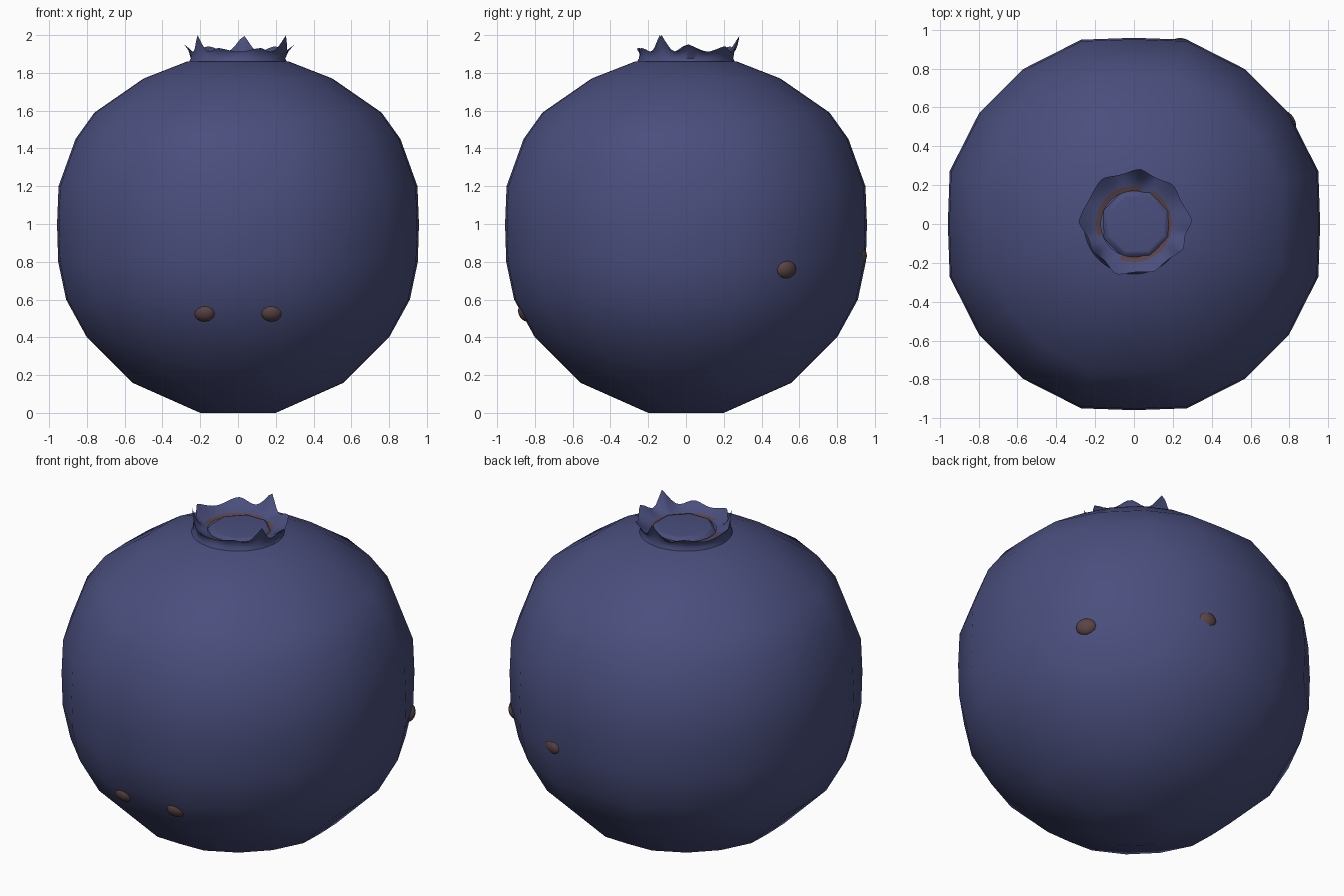
import bpy
import bmesh
from math import sin, cos, pi, radians, degrees
from mathutils import Vector

if "Cube" in bpy.data.objects:
    bpy.data.objects.remove(bpy.data.objects["Cube"])


def material(name, rgb):
    m = bpy.data.materials.new(name)
    m.use_nodes = True
    m.diffuse_color = (*rgb, 1)
    bsdf = m.node_tree.nodes["Principled BSDF"]
    bsdf.inputs["Base Color"].default_value = (*rgb, 1)
    bsdf.inputs["Roughness"].default_value = 0.8
    return m


blue = material("berry_blue", (0.068, 0.077, 0.205))
brown = material("scar_brown", (0.105, 0.058, 0.06))


def rings_object(name, rings, mats, rule=None, cap_start=False, cap_end=False):
    """Bridge equal rings of points; rule(row, centre) picks the material."""
    bm = bmesh.new()
    rows = [[bm.verts.new(p) for p in ring] for ring in rings]
    n = len(rows[0])
    for row, (a, b) in enumerate(zip(rows, rows[1:])):
        for i in range(n):
            j = (i + 1) % n
            f = bm.faces.new((a[i], a[j], b[j], b[i]))
            if rule:
                f.material_index = rule(row, f.calc_center_median())
    if cap_start:
        bm.faces.new(rows[0][::-1])
    if cap_end:
        bm.faces.new(rows[-1])
    return finish(name, bm, mats)


def finish(name, bm, mats):
    mesh = bpy.data.meshes.new(name)
    bm.to_mesh(mesh)
    bm.free()
    obj = bpy.data.objects.new(name, mesh)
    bpy.context.collection.objects.link(obj)
    for m in mats:
        mesh.materials.append(m)
    bpy.ops.object.select_all(action="DESELECT")
    obj.select_set(True)
    bpy.context.view_layer.objects.active = obj
    bpy.ops.object.shade_smooth_by_angle(angle=radians(50))
    return obj


# Berry body: a rounded polygon section swept up a squat profile
quarter = [(0, 1.0), (16, 1.03), (35.5, 1.023), (54.5, 1.023), (74, 1.03)]
section = [(radians(a + 90 * q), r) for q in range(4) for a, r in quarter]
profile = [(0.2, 0), (0.56, 0.16), (0.8, 0.4), (0.91, 0.6), (0.952, 0.8),
           (0.958, 1.0), (0.95, 1.2), (0.86, 1.45), (0.76, 1.59),
           (0.5, 1.77), (0.27, 1.86), (0.1, 1.87)]
rings_object("berry_body",
             [[(r * k * cos(a), r * k * sin(a), z) for a, k in section]
              for r, z in profile],
             [blue], cap_start=True, cap_end=True)

# Crown: a flared collar with pointed lobes (angle, radius, height)
tips = [(3, 0.30, 1.95), (45, 0.285, 1.94), (84, 0.285, 2.0),
        (125, 0.285, 1.94), (178, 0.285, 1.95), (213, 0.255, 2.0),
        (250, 0.275, 1.93), (293, 0.265, 1.93), (333, 0.285, 2.0)]


def rim(angle):
    """Radius and height of the lobed edge at an angle in degrees."""
    angle = (angle - tips[0][0]) % 360 + tips[0][0]
    loop = tips + [(tips[0][0] + 360, *tips[0][1:])]
    for (a0, r0, z0), (a1, r1, z1) in zip(loop, loop[1:]):
        if a0 <= angle <= a1:
            t = (angle - a0) / (a1 - a0)
            dip = sin(pi * t) ** 1.3
            r = r0 + (r1 - r0) * t
            z = z0 + (z1 - z0) * t
            return r - 0.022 * dip, z + (1.912 - z) * dip
    return tips[0][1:]


angles = [5 * i + 3 for i in range(72)]
edge = [rim(a) for a in angles]


def collar(ring_r, ring_z, blend):
    """Blend a plain circle towards the lobed edge."""
    pts = []
    for a, (r, z) in zip(angles, edge):
        rr = ring_r + (r - ring_r) * blend
        zz = ring_z + (z - ring_z) * blend
        pts.append((rr * cos(radians(a)), rr * sin(radians(a)), zz))
    return pts


def scar(row, c):
    """Brown arcs in the groove between the collar and the middle."""
    a = degrees(Vector((1, 0)).angle_signed(Vector((c.x, c.y)))) * -1 % 360
    return int(row == 5 and not 200 < a < 250 and not 62 < a < 80)


rings_object("crown",
             [collar(0.27, 1.84, 0), collar(0.25, 1.875, 0),
              collar(0.24, 1.89, 0.5), collar(0, 0, 1),
              collar(0.215, 1.888, 0.35), collar(0.195, 1.885, 0),
              collar(0.17, 1.878, 0)],
             [blue, brown], rule=scar)

# Flat eight-sided disc in the middle of the crown
rings_object("crown_disc",
             [[(0.015 + r * cos(pi * i / 4 + 0.4), r * sin(pi * i / 4 + 0.4), z)
               for i in range(8)] for r, z in ((0.19, 1.86), (0.165, 1.893), (0.15, 1.895))],
             [blue], cap_end=True)

# Small woody spots, flattened against the skin
spots = {"front_spot_right": (-0.18, -0.85, 0.53),
         "front_spot_left": (0.18, -0.85, 0.53),
         "side_spot": (0.79, 0.53, 0.76),
         "back_spot": (0.25, 0.92, 0.83)}
for name, place in spots.items():
    bm = bmesh.new()
    bmesh.ops.create_uvsphere(bm, u_segments=12, v_segments=8, radius=1)
    bmesh.ops.scale(bm, vec=(0.06, 0.05, 0.035), verts=bm.verts)
    spot = finish(name, bm, [brown])
    spot.location = place
    outward = Vector(place) - Vector((0, 0, 0.96))
    spot.rotation_euler = outward.to_track_quat("Z", "Y").to_euler()
